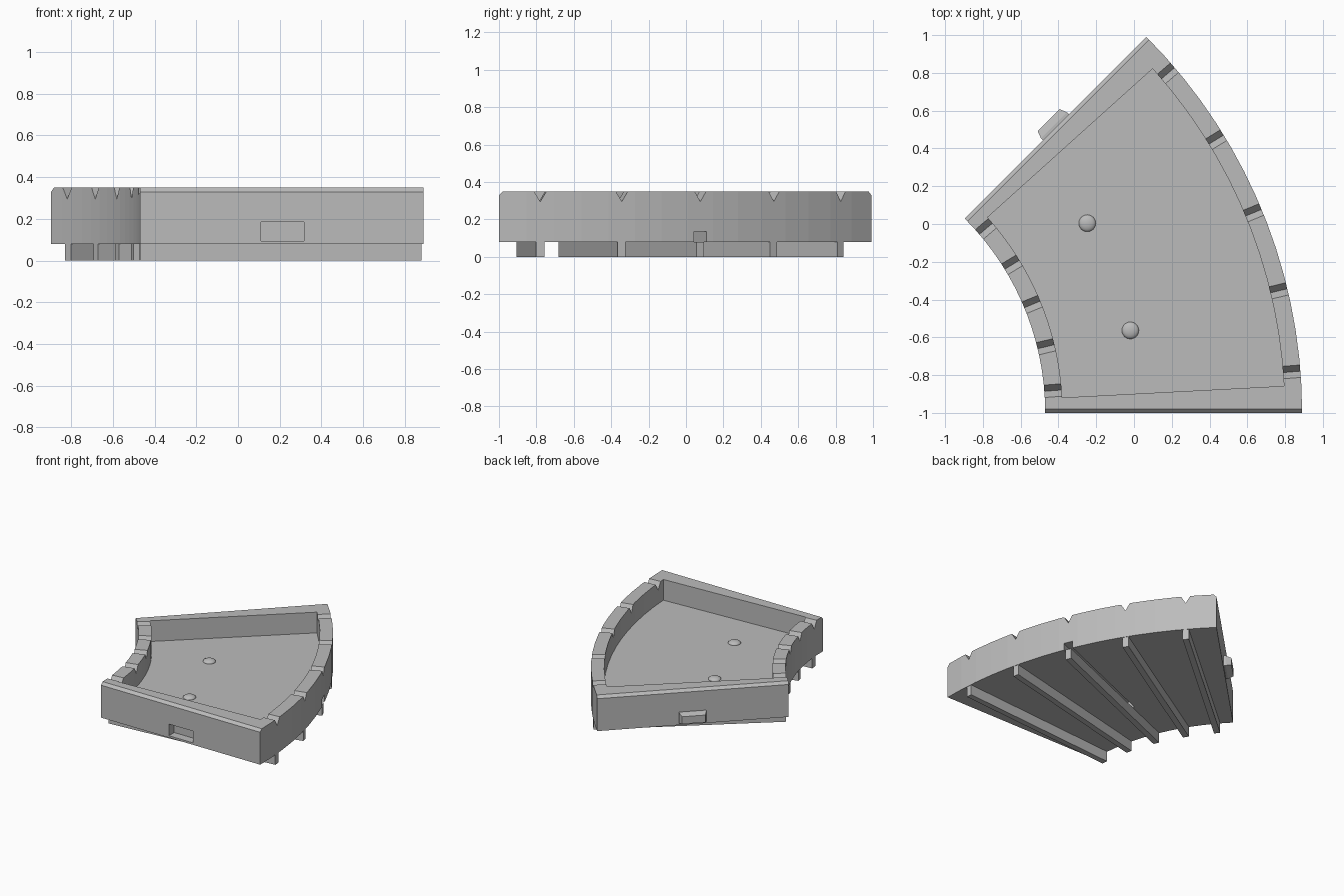
import bpy, bmesh
from math import sin, cos, radians
from mathutils import Matrix

if "Cube" in bpy.data.objects:
    bpy.data.objects.remove(bpy.data.objects["Cube"])

# Arc centre, radii, wall and floor sizes
CX, CY = -1.925, -1.0
R_IN, R_OUT, SWEEP = 1.455, 2.815, 45
WALL = 0.092
BOTTOM, FLOOR, TOP = 0.08, 0.19, 0.35
RIB_ANGLES = [4.5 + 9 * i for i in range(5)]
PEG_R = 2.138

grey = bpy.data.materials.new("plain grey")
grey.use_nodes = True
colour = (0.5, 0.5, 0.5, 1)
grey.diffuse_color = colour
grey.node_tree.nodes["Principled BSDF"].inputs["Base Color"].default_value = colour


def finish(name, bm):
    bmesh.ops.recalc_face_normals(bm, faces=bm.faces)
    mesh = bpy.data.meshes.new(name)
    bm.to_mesh(mesh)
    bm.free()
    mesh.materials.append(grey)
    obj = bpy.data.objects.new(name, mesh)
    bpy.context.collection.objects.link(obj)
    return obj


def polar(r, a, z):
    return (CX + r * cos(radians(a)), CY + r * sin(radians(a)), z)


def sector(bm, r0, r1, a0, a1, z0, z1, step=3):
    """Upright slab bounded by two arcs and two radial ends."""
    angles = [a0 + step * i for i in range(int((a1 - a0) / step) + 1)]
    path = [(r1, a) for a in angles] + [(r0, a) for a in reversed(angles)]
    face = bm.faces.new([bm.verts.new(polar(r, a, z0)) for r, a in path])
    out = bmesh.ops.extrude_face_region(bm, geom=[face])["geom"]
    bmesh.ops.translate(bm, vec=(0, 0, z1 - z0),
                        verts=[v for v in out if isinstance(v, bmesh.types.BMVert)])


def radial_prism(bm, angle, r0, r1, profile):
    """Extrude a (sideways, z) profile outward along a radius."""
    turn = Matrix.Translation((CX, CY, 0)) @ Matrix.Rotation(radians(angle), 4, "Z")
    ends = [[bm.verts.new(turn @ Matrix.Translation((r, s, z)).translation)
             for s, z in profile] for r in (r0, r1)]
    bm.faces.new(ends[0])
    bm.faces.new(ends[1])
    n = len(profile)
    for i in range(n):
        j = (i + 1) % n
        bm.faces.new((ends[0][i], ends[0][j], ends[1][j], ends[1][i]))


def rect(half, z0, z1):
    return [(-half, z0), (half, z0), (half, z1), (-half, z1)]


# Tray body with chamfered top edges on both straight ends
bm = bmesh.new()
sector(bm, R_IN, R_OUT, 0, SWEEP, BOTTOM, TOP)
end_edges = [e for e in bm.edges
             if all(v.co.z > TOP - 0.001 for v in e.verts) and e.calc_length() > 1]
bmesh.ops.bevel(bm, geom=end_edges, offset=0.02, segments=1, affect="EDGES")
body = finish("curved_tray", bm)

# Cutters: cavity, V notches, end socket, underside channel
cutters = []
bm = bmesh.new()
sector(bm, R_IN + WALL, R_OUT - WALL, 3, SWEEP - 3, FLOOR, TOP + 0.1)
cutters.append(finish("cavity_cutter", bm))

bm = bmesh.new()
for a in RIB_ANGLES:
    radial_prism(bm, a, R_IN - 0.1, R_OUT + 0.1,
                 [(0, TOP - 0.055), (0.066, TOP + 0.055), (-0.066, TOP + 0.055)])
cutters.append(finish("notch_cutter", bm))

bm = bmesh.new()
radial_prism(bm, 0, PEG_R - 0.103, PEG_R + 0.103,
             [(-0.05, 0.095), (0.065, 0.095), (0.065, 0.185), (-0.05, 0.185)])
cutters.append(finish("socket_cutter", bm))

bm = bmesh.new()
radial_prism(bm, SWEEP / 2, 1.86, R_OUT + 0.1, rect(0.036, BOTTOM - 0.05, 0.135))
cutters.append(finish("channel_cutter", bm))

for cutter in cutters:
    cutter.hide_render = True
    mod = body.modifiers.new(cutter.name, "BOOLEAN")
    mod.operation, mod.solver, mod.object = "DIFFERENCE", "EXACT", cutter

# Bake the cuts and drop the cutters
graph = bpy.context.evaluated_depsgraph_get()
baked = bpy.data.meshes.new_from_object(body.evaluated_get(graph))
body.modifiers.clear()
body.data = baked
for cutter in cutters:
    bpy.data.objects.remove(cutter)

# Radial support ribs underneath
for i, a in enumerate(RIB_ANGLES):
    bm = bmesh.new()
    radial_prism(bm, a, R_IN + 0.003, R_OUT - 0.004, rect(0.022, 0, BOTTOM + 0.002))
    if a == SWEEP / 2:
        # the middle rib meets the channel roof level with the underside
        for v in bm.verts:
            v.co.z = min(v.co.z, BOTTOM)
    finish(f"support_rib_{i + 1}", bm)

# Tapered connector peg on the back end
bm = bmesh.new()
turn = Matrix.Translation((CX, CY, 0)) @ Matrix.Rotation(radians(SWEEP), 4, "Z")
rings = []
for out, half, inset in ((-0.01, 0.097, 0), (0.015, 0.097, 0), (0.055, 0.082, 0.012)):
    rings.append([bm.verts.new(turn @ Matrix.Translation((PEG_R + s * half, out, z)).translation)
                  for s, z in ((-1, 0.1 + inset), (1, 0.1 + inset),
                               (1, 0.18 - inset), (-1, 0.18 - inset))])
for a, b in zip(rings, rings[1:]):
    for i in range(4):
        j = (i + 1) % 4
        bm.faces.new((a[i], a[j], b[j], b[i]))
bm.faces.new(rings[0])
bm.faces.new(rings[-1])
finish("connector_peg", bm)

# Low rounded bumps on the tray floor
for i, a in enumerate((RIB_ANGLES[1], RIB_ANGLES[3])):
    bm = bmesh.new()
    bmesh.ops.create_uvsphere(bm, u_segments=24, v_segments=12, radius=0.045)
    bmesh.ops.scale(bm, vec=(1, 1, 0.45), verts=bm.verts)
    bmesh.ops.translate(bm, vec=polar(1.955, a - 0.6, FLOOR), verts=bm.verts)
    for f in bm.faces:
        f.smooth = True
    finish(f"floor_bump_{i + 1}", bm)
